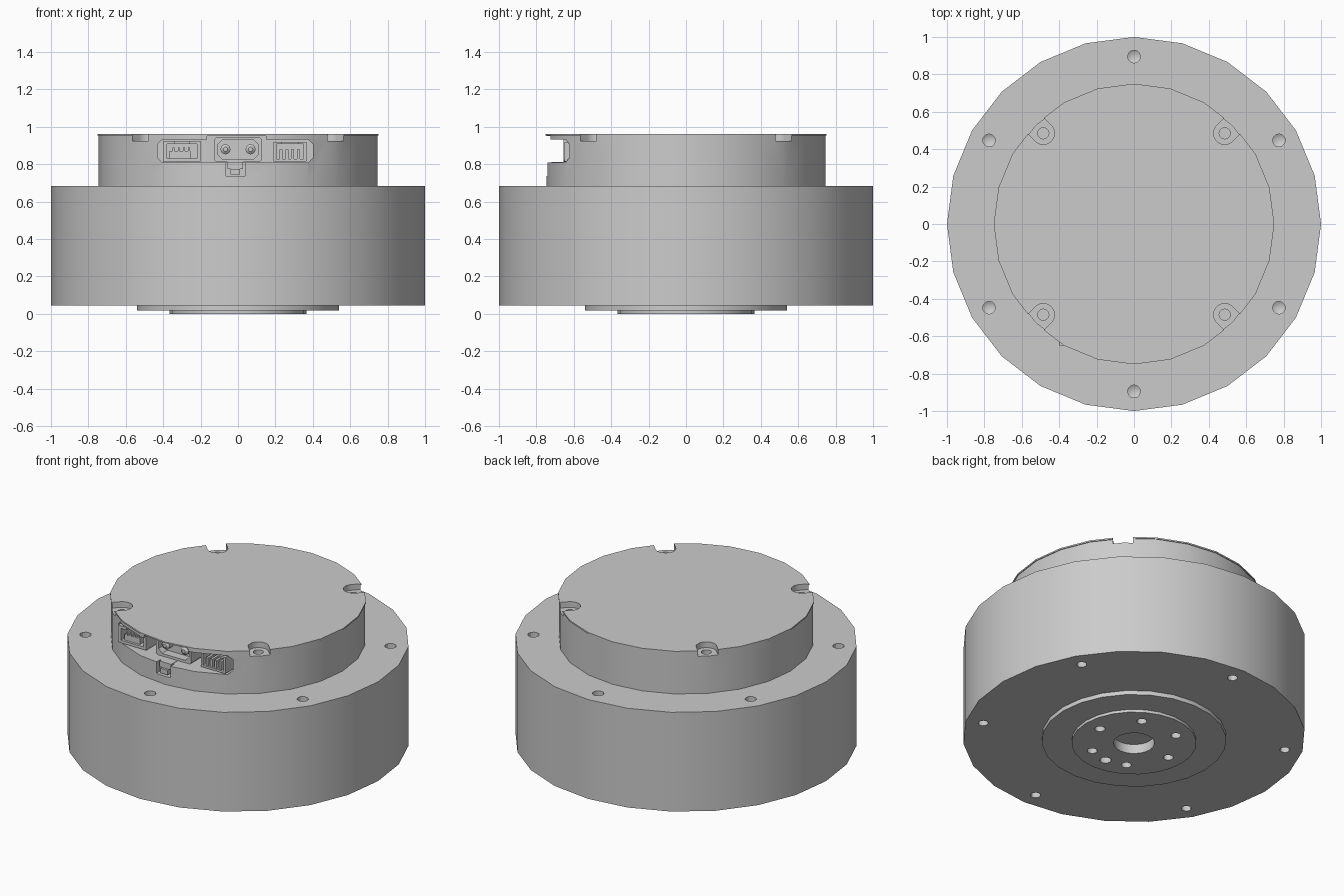
import bpy, bmesh, math
from mathutils import Matrix, Vector

if "Cube" in bpy.data.objects:
    bpy.data.objects.remove(bpy.data.objects["Cube"], do_unlink=True)

SEG = 24
metal = bpy.data.materials.new("grey_metal")
metal.use_nodes = True
GREY = (0.6, 0.6, 0.6, 1)
metal.diffuse_color = GREY
metal.node_tree.nodes["Principled BSDF"].inputs["Base Color"].default_value = GREY


def finish(name, bm):
    """Turn a bmesh into a named object."""
    bmesh.ops.recalc_face_normals(bm, faces=bm.faces)
    mesh = bpy.data.meshes.new(name)
    bm.to_mesh(mesh)
    bm.free()
    mesh.materials.append(metal)
    ob = bpy.data.objects.new(name, mesh)
    bpy.context.scene.collection.objects.link(ob)
    return ob


def lathe(name, profile, seg=SEG, at=(0, 0)):
    """Closed solid of revolution from (radius, height) points; radius 0 makes a tip."""
    bm = bmesh.new()
    rings = []
    for r, z in profile:
        if r == 0:
            rings.append([bm.verts.new((at[0], at[1], z))] * seg)
        else:
            turn = [2 * math.pi * i / seg for i in range(seg)]
            rings.append([bm.verts.new((at[0] + r * math.cos(t), at[1] + r * math.sin(t), z)) for t in turn])
    for a, b in zip(rings, rings[1:]):
        for i in range(seg):
            j = (i + 1) % seg
            bm.faces.new(dict.fromkeys((a[i], a[j], b[j], b[i])))
    for (r, z), ring in ((profile[0], rings[0]), (profile[-1], rings[-1])):
        if r:
            bm.faces.new(ring)
    return finish(name, bm)


def prism(name, outline, start, end, axis="z"):
    """Extrude a 2D outline along z, or an x-z outline along y."""
    bm = bmesh.new()
    if axis == "z":
        pts, move = [(a, b, start) for a, b in outline], Vector((0, 0, end - start))
    else:
        pts, move = [(a, start, b) for a, b in outline], Vector((0, end - start, 0))
    face = bm.faces.new([bm.verts.new(p) for p in pts])
    out = bmesh.ops.extrude_face_region(bm, geom=[face])
    bmesh.ops.translate(bm, vec=move, verts=[v for v in out["geom"] if isinstance(v, bmesh.types.BMVert)])
    return finish(name, bm)


def rect(x0, x1, z0, z1, c=0.0):
    """Rectangle outline with optional cut corners."""
    if not c:
        return [(x0, z0), (x1, z0), (x1, z1), (x0, z1)]
    return [(x0 + c, z0), (x1 - c, z0), (x1, z0 + c), (x1, z1 - c),
            (x1 - c, z1), (x0 + c, z1), (x0, z1 - c), (x0, z0 + c)]


def block(name, x0, x1, y0, y1, z0, z1, c=0.0):
    return prism(name, rect(x0, x1, z0, z1, c), y0, y1, "y")


def cut(ob, *cutters):
    """Subtract each cutter and discard it."""
    for cutter in cutters:
        mod = ob.modifiers.new("cut", "BOOLEAN")
        mod.operation, mod.solver, mod.object = "DIFFERENCE", "EXACT", cutter
        bpy.context.view_layer.update()
        mesh = bpy.data.meshes.new_from_object(ob.evaluated_get(bpy.context.evaluated_depsgraph_get()))
        ob.modifiers.clear()
        ob.data = mesh
        bpy.data.objects.remove(cutter, do_unlink=True)


def polar(r, deg):
    return r * math.cos(math.radians(deg)), r * math.sin(math.radians(deg))


# Main drum with the stepped output flange underneath
body = lathe("motor_body", [(0.365, 0), (0.365, 0.018), (0.54, 0.018), (0.54, 0.045), (1, 0.045), (1, 0.685)])
for k in range(6):
    rim = polar(0.895, 30 + 60 * k)
    cut(body,
        lathe("drill", [(0.034, 0.75), (0.034, 0.58), (0, 0.56)], 12, rim),
        lathe("drill", [(0.03, -0.1), (0.03, 0.17), (0, 0.19)], 12, rim),
        lathe("drill", [(0.03, -0.1), (0.03, 0.12), (0, 0.14)], 12, polar(0.26, 60 * k)))
cut(body, lathe("drill", [(0.034, -0.1), (0.034, 0.12), (0, 0.14)], 12, polar(0.26, -90)),
    lathe("bore", [(0.12, -0.1), (0.12, 0.06)]))

# Rear housing with connector window
cap = lathe("rear_housing", [(0.745, 0.68), (0.745, 0.953), (0.75, 0.953), (0.75, 0.962)])
cut(cap,
    block("window", -0.43, 0.4, -0.9, -0.5, 0.81, 0.932, 0.025),
    block("window_top", -0.165, 0.15, -0.9, -0.5, 0.85, 0.952),
    block("latch_notch", -0.065, 0.037, -0.9, -0.7, 0.737, 0.83))

# Screw pockets open to the rim, one per diagonal
for k in range(4):
    deg = 45 + 90 * k
    arc = [polar(0.06, a) for a in range(90, 271, 15)]
    outline = [(0.686 + x, y) for x, y in arc] + [(0.9, -0.06), (0.9, 0.06)]
    turn = Matrix.Rotation(math.radians(deg), 2)
    cut(cap, prism("pocket", [turn @ Vector(p) for p in outline], 0.925, 1.1),
        lathe("screw_hole", [(0.03, 1), (0.03, 0.86)], 16, polar(0.686, deg)))

# Power connector with two pins
power = block("power_connector", -0.125, 0.125, -0.655, -0.5, 0.812, 0.945, 0.01)
cut(power, block("socket", -0.108, 0.108, -0.8, -0.6, 0.828, 0.93, 0.025))
for side in (-1, 1):
    pin = lathe("power_pin", [(0.027, 0), (0.027, 0.05), (0.012, 0.062)], 12)
    pin.data.transform(Matrix.Translation((side * 0.067, -0.59, 0.88)) @ Matrix.Rotation(math.pi / 2, 4, "X"))

# Left-hand signal connector: open shell with an inner tongue
signal = block("signal_connector", -0.4, -0.2, -0.65, -0.5, 0.815, 0.925)
cut(signal, block("socket", -0.38, -0.22, -0.8, -0.56, 0.832, 0.908),
    block("key_slot", -0.34, -0.26, -0.8, -0.6, 0.89, 0.95))
block("signal_tongue", -0.365, -0.255, -0.635, -0.55, 0.832, 0.87)
for i in range(4):
    x = -0.35 + i * 0.028
    block("signal_contact", x, x + 0.01, -0.64, -0.55, 0.87, 0.89)

# Right-hand header: shell with a comb of contacts
header = block("header_connector", 0.19, 0.365, -0.65, -0.5, 0.815, 0.92)
cut(header, block("socket", 0.205, 0.35, -0.8, -0.56, 0.828, 0.908),
    block("key_slot", 0.235, 0.32, -0.8, -0.6, 0.89, 0.95))
for i in range(4):
    x = 0.222 + i * 0.031
    block("header_contact", x, x + 0.016, -0.645, -0.55, 0.828, 0.88)

# Small latch inside the notch, below the power connector
block("latch", -0.04, 0.012, -0.735, -0.68, 0.745, 0.775)
block("latch_bar", -0.055, 0.027, -0.72, -0.6, 0.775, 0.812)

# Smooth walls, sharp rims
for ob in bpy.context.scene.collection.objects:
    ob.select_set(ob.type == "MESH")
bpy.context.view_layer.objects.active = body
bpy.ops.object.shade_smooth_by_angle(angle=math.radians(30))
